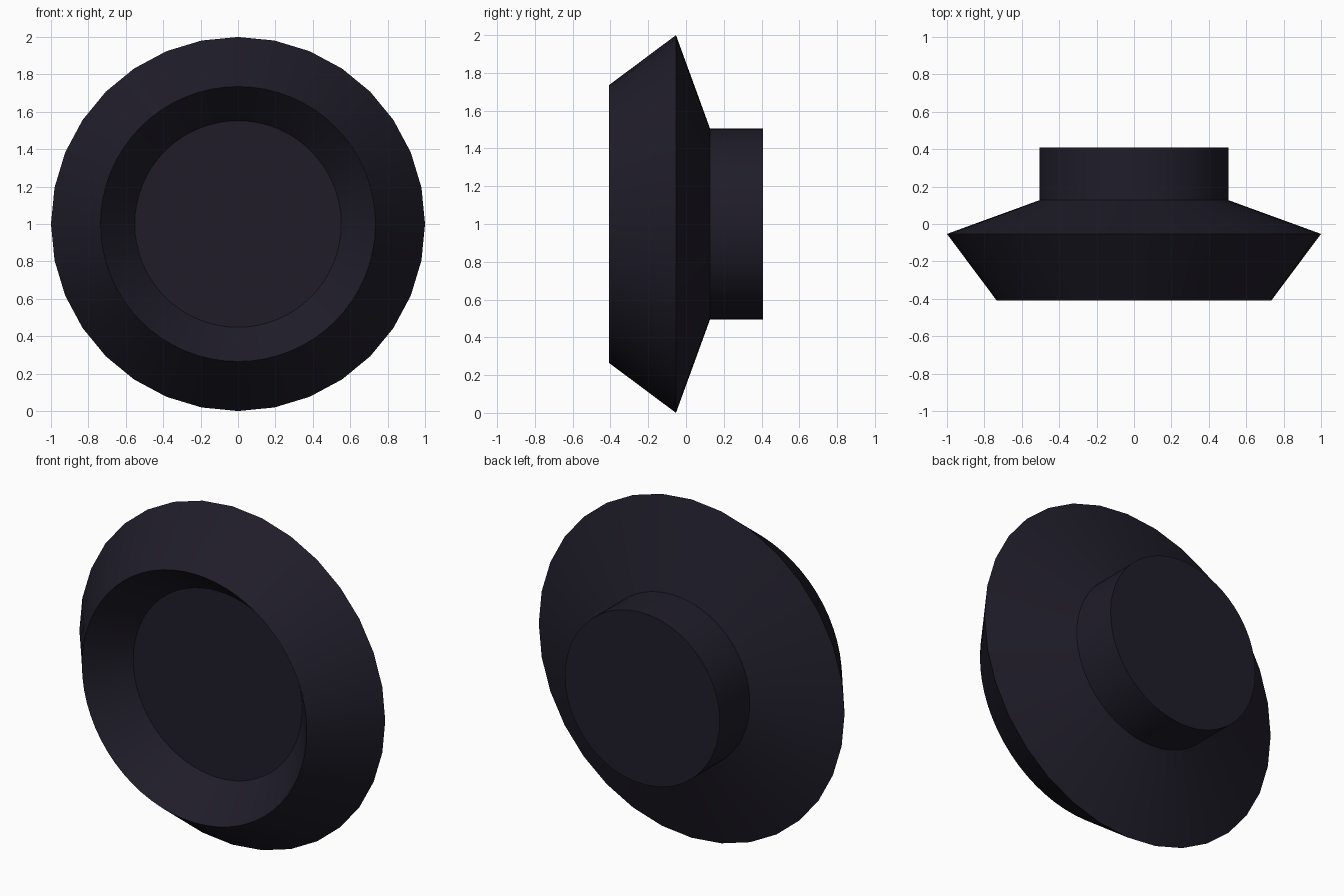
import bpy, bmesh
from math import cos, sin, pi, radians

if "Cube" in bpy.data.objects:
    bpy.data.objects.remove(bpy.data.objects["Cube"])

SEG = 64
# (radius, y, coarse outline?) from recessed face, over the flange, to the back stub
PROFILE = [(0.552, -0.19, False), (0.735, -0.408, False), (1.0, -0.053, True),
           (0.506, 0.127, False), (0.506, 0.408, False)]

bm = bmesh.new()


def ring(r, y, coarse):
    verts = []
    for i in range(SEG):
        a = 2 * pi * i / SEG
        # coarse ring: odd points sit on the chord of a 32-sided outline
        k = r * cos(2 * pi / SEG) if coarse and i % 2 else r
        verts.append(bm.verts.new((k * cos(a), y, 1 + k * sin(a))))
    return verts


rings = [ring(*p) for p in PROFILE]

# Walls between rings
for a, b in zip(rings, rings[1:]):
    for i in range(SEG):
        j = (i + 1) % SEG
        bm.faces.new((a[i], a[j], b[j], b[i]))

# Recessed front face and back cap
bm.faces.new(rings[0])
bm.faces.new(rings[-1])
bmesh.ops.recalc_face_normals(bm, faces=bm.faces)

mesh = bpy.data.meshes.new("flanged_knob")
bm.to_mesh(mesh)
bm.free()
knob = bpy.data.objects.new("flanged_knob", mesh)
bpy.context.collection.objects.link(knob)

# Dark finish
mat = bpy.data.materials.new("dark_finish")
mat.diffuse_color = (0.014, 0.012, 0.022, 1)
mat.use_nodes = True
mat.node_tree.nodes["Principled BSDF"].inputs["Base Color"].default_value = mat.diffuse_color
mesh.materials.append(mat)

bpy.context.view_layer.objects.active = knob
knob.select_set(True)
bpy.ops.object.shade_smooth_by_angle(angle=radians(30))
